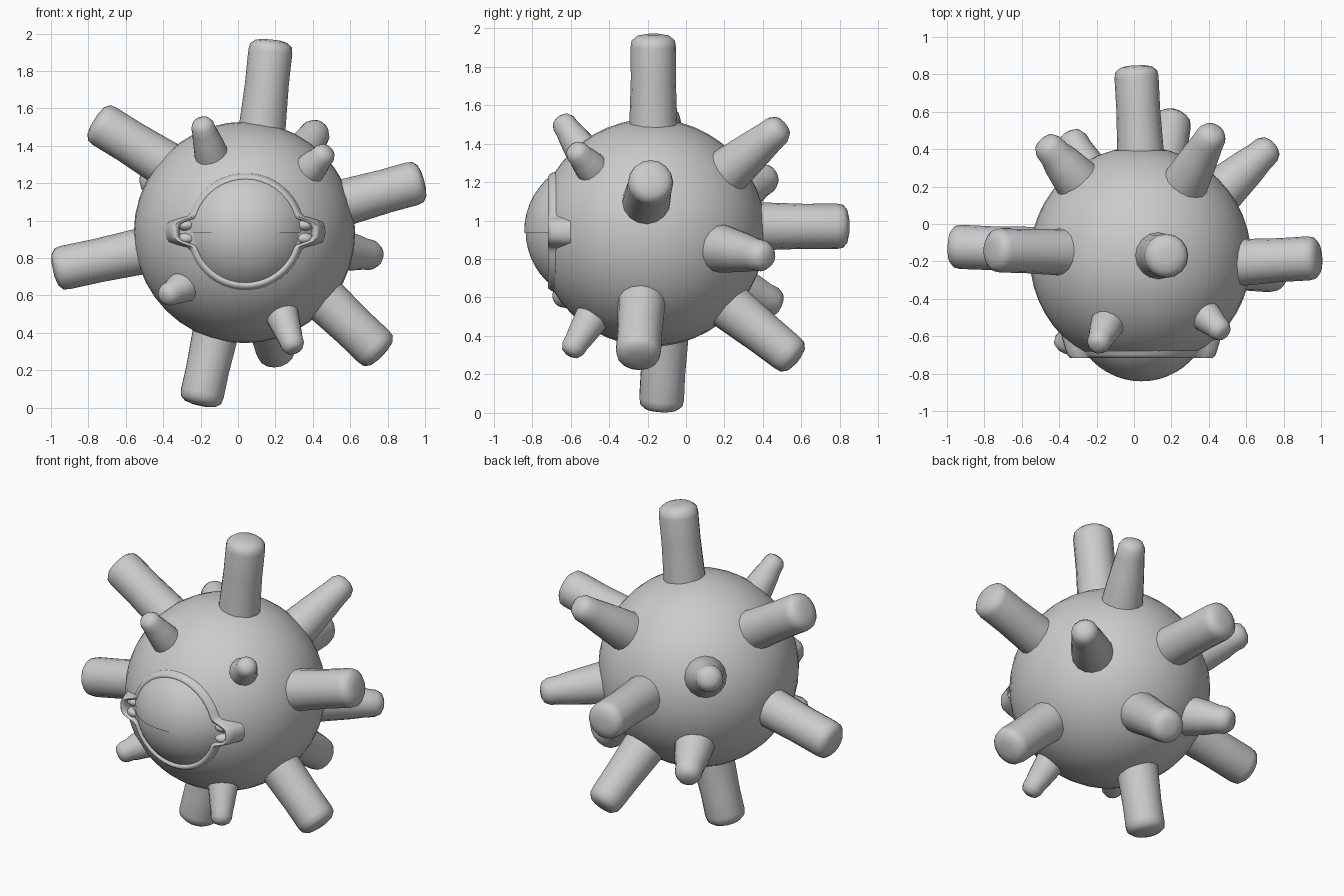
import bpy, bmesh, math
from mathutils import Vector, Matrix

if "Cube" in bpy.data.objects:
    bpy.data.objects.remove(bpy.data.objects["Cube"])

CENTER = Vector((0.035, -0.18, 0.937))
EYE = Vector((0.04, -0.47, 0.945))


def finish(name, bm, angle=50):
    bmesh.ops.recalc_face_normals(bm, faces=bm.faces)
    mesh = bpy.data.meshes.new(name)
    bm.to_mesh(mesh)
    bm.free()
    ob = bpy.data.objects.new(name, mesh)
    bpy.context.collection.objects.link(ob)
    bpy.ops.object.select_all(action='DESELECT')
    ob.select_set(True)
    bpy.context.view_layer.objects.active = ob
    bpy.ops.object.shade_smooth_by_angle(angle=math.radians(angle))
    return ob


def loft(bm, rings):
    loops = [[bm.verts.new(p) for p in ring] for ring in rings]
    for a, b in zip(loops, loops[1:]):
        n = len(a)
        for i in range(n):
            bm.faces.new((a[i], a[(i + 1) % n], b[(i + 1) % n], b[i]))
    return loops


# Round body, open at the front where the eye sits
bm = bmesh.new()
turn = Matrix.Rotation(math.pi / 2, 4, 'X')
bmesh.ops.create_uvsphere(bm, u_segments=40, v_segments=24, radius=0.592, matrix=turn)
bmesh.ops.delete(bm, geom=[v for v in bm.verts if v.co.y < -0.56], context='VERTS')
bmesh.ops.translate(bm, verts=bm.verts, vec=CENTER)
finish("body", bm)


# Eyelids: two front half domes meeting at a horizontal seam
def eyelid(name, radius, side):
    bm = bmesh.new()
    bmesh.ops.create_uvsphere(bm, u_segments=40, v_segments=24, radius=radius, matrix=turn)
    for co, no in (((0, 0, -0.01), (0, 0, -side)), ((0, -0.15, 0), (0, 1, 0))):
        bmesh.ops.bisect_plane(bm, geom=bm.verts[:] + bm.edges[:] + bm.faces[:],
                               plane_co=co, plane_no=no, clear_outer=True)
    bmesh.ops.translate(bm, verts=bm.verts, vec=EYE)
    finish(name, bm)


eyelid("upper_eyelid", 0.371, 1)
eyelid("lower_eyelid", 0.364, -1)


# Raised eye rim, bulging out at the two eye corners
def rim_ring(offset, y):
    ring = []
    for i in range(96):
        a = 2 * math.pi * i / 96
        d = math.asin(abs(math.sin(a)))
        r = 0.282 + 0.09 * math.exp(-(d / 0.21) ** 4) + offset
        ring.append((EYE.x + r * math.cos(a), y, EYE.z - 0.005 + r * math.sin(a)))
    return ring


bm = bmesh.new()
loft(bm, [rim_ring(o, y) for o, y in
          ((0.055, -0.60), (0.035, -0.668), (0.024, -0.70), (0.01, -0.717),
           (-0.004, -0.715), (-0.014, -0.70), (-0.02, -0.66), (-0.022, -0.62))])
finish("eye_rim", bm, 60)

# Flesh in the eye corners, split by a thin slit
for side, label in ((-1, "left"), (1, "right")):
    for up in (-1, 1):
        bm = bmesh.new()
        bmesh.ops.create_uvsphere(bm, u_segments=16, v_segments=10, radius=1)
        bmesh.ops.scale(bm, verts=bm.verts, vec=(0.05, 0.05, 0.032))
        bmesh.ops.translate(bm, verts=bm.verts,
                            vec=(EYE.x + side * 0.315, -0.66, EYE.z - 0.005 + up * 0.036))
        finish(f"{label}_eye_corner_{'upper' if up > 0 else 'lower'}", bm)


# Stalks: rounded-end lathed tubes from inside the body to the tip
def stalk(name, base, tip, rb, rt, bevel):
    base, tip = Vector(base), Vector(tip)
    axis = tip - base
    length = axis.length
    q = axis.to_track_quat('Z', 'Y')
    mid = (rb + rt) / 2 - 0.004
    profile = [(-0.07, rb * 1.04), (0.02, rb), (length * 0.5, mid),
               (length - bevel * 1.5, rt), (length - bevel * 0.75, rt * 0.95),
               (length - bevel * 0.25, rt * 0.72), (length - bevel * 0.05, rt * 0.35)]
    bm = bmesh.new()
    rings = [[base + q @ Vector((r * math.cos(2 * math.pi * i / 16),
                                 r * math.sin(2 * math.pi * i / 16), h))
              for i in range(16)] for h, r in profile]
    loops = loft(bm, rings)
    bm.faces.new(loops[-1])
    finish(name, bm, 60)


LARGE = {
    "top": ((0.13, -0.17, 1.50), (0.18, -0.17, 1.97)),
    "upper_left": ((-0.40, -0.15, 1.31), (-0.77, -0.14, 1.54)),
    "left": ((-0.50, -0.14, 0.84), (-0.99, -0.12, 0.735)),
    "bottom": ((-0.12, -0.11, 0.40), (-0.205, -0.13, 0.01)),
    "right": ((0.58, -0.205, 1.10), (0.995, -0.18, 1.215)),
    "lower_right": ((0.46, -0.23, 0.58), (0.775, -0.25, 0.28)),
    "back": ((0.035, 0.38, 0.97), (0.01, 0.85, 0.97)),
}
MEDIUM = {
    "back_upper_right": ((0.27, 0.21, 1.25), (0.435, 0.51, 1.50)),
    "back_right": ((0.47, 0.18, 0.855), (0.75, 0.43, 0.81)),
    "back_lower_right": ((0.14, 0.23, 0.55), (0.21, 0.58, 0.27)),
    "back_upper_left": ((-0.30, 0.23, 1.12), (-0.49, 0.45, 1.24)),
    "back_lower_left": ((-0.21, 0.20, 0.68), (-0.35, 0.49, 0.56)),
}
SMALL = {
    "front_upper_left": ((-0.14, -0.53, 1.35), (-0.20, -0.66, 1.54)),
    "front_upper_right": ((0.36, -0.47, 1.25), (0.485, -0.59, 1.38)),
    "front_lower_left": ((-0.27, -0.53, 0.66), (-0.40, -0.67, 0.59)),
    "front_lower_right": ((0.23, -0.48, 0.51), (0.305, -0.61, 0.30)),
}
for group, rb, rt, bevel in ((LARGE, 0.124, 0.118, 0.045),
                             (MEDIUM, 0.124, 0.085, 0.07),
                             (SMALL, 0.09, 0.066, 0.055)):
    for name, (base, tip) in group.items():
        if name in ("back_lower_right",):
            stalk(name + "_stalk", base, tip, 0.125, 0.105, 0.05)
        else:
            stalk(name + "_stalk", base, tip, rb, rt, bevel)
